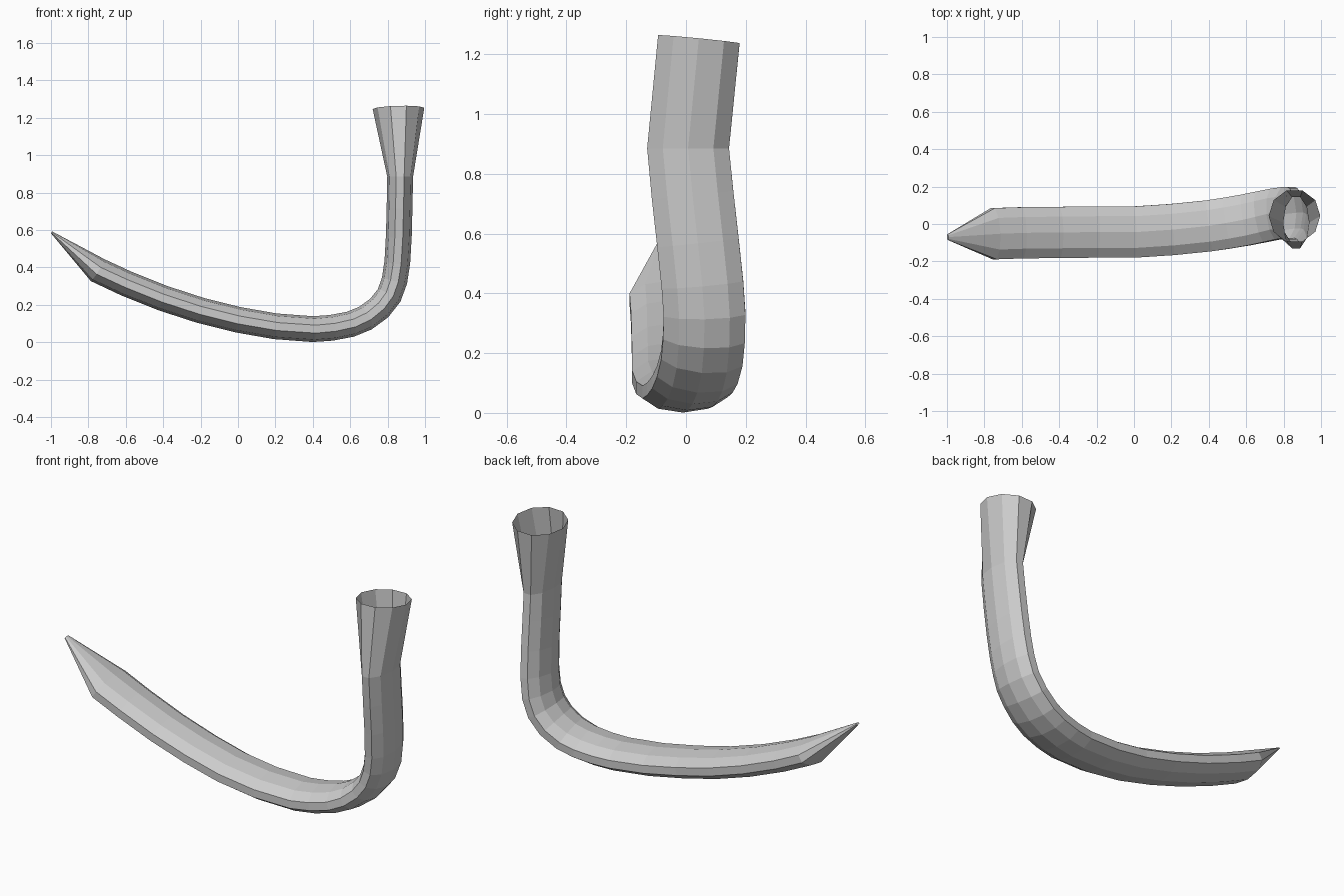
import bpy, bmesh
from math import cos, sin, tau
from mathutils import Vector

if "Cube" in bpy.data.objects:
    bpy.data.objects.remove(bpy.data.objects["Cube"])

SIDES = 10

# Path stations: centre x, y, z
path = [Vector(p) for p in [
    (-0.996, -0.07, 0.587), (-0.75, -0.052, 0.385), (-0.6, -0.047, 0.315),
    (-0.4, -0.045, 0.235), (-0.2, -0.043, 0.17), (0, -0.043, 0.12),
    (0.2, -0.03, 0.085), (0.4, -0.01, 0.07), (0.5, 0.005, 0.077),
    (0.6, 0.022, 0.096), (0.68, 0.038, 0.128), (0.755, 0.053, 0.183),
    (0.808, 0.06, 0.25), (0.837, 0.062, 0.33), (0.852, 0.055, 0.43),
    (0.86, 0.04, 0.57), (0.864, 0.022, 0.73), (0.867, 0.007, 0.885),
    (0.858, 0.043, 1.25)]]

# Half thickness and half width: tiny at the tip, oval body, round flared mouth
radii = [(0.069, 0.144)] * len(path)
radii[0] = (0.006, 0.016)
radii[-1] = (0.138, 0.144)

bm = bmesh.new()
rings = []
for i, c in enumerate(path):
    before = (c - path[i - 1]).normalized() if i else Vector()
    after = (path[i + 1] - c).normalized() if i < len(path) - 1 else Vector()
    t = (before + after).normalized()
    wide = Vector((0, 1, 0))
    wide = (wide - t * wide.dot(t)).normalized()
    thin = t.cross(wide)
    a, b = radii[i]
    rings.append([bm.verts.new(c + thin * a * cos(tau * k / SIDES) + wide * b * sin(tau * k / SIDES))
                  for k in range(SIDES)])

# Skin the rings, close the tip, leave the mouth open
for r, s in zip(rings, rings[1:]):
    for k in range(SIDES):
        n = (k + 1) % SIDES
        bm.faces.new((r[k], r[n], s[n], s[k]))
bm.faces.new(rings[0])
bmesh.ops.recalc_face_normals(bm, faces=bm.faces)

mesh = bpy.data.meshes.new("hooked_blade_with_socket")
bm.to_mesh(mesh)
bm.free()
obj = bpy.data.objects.new("hooked_blade_with_socket", mesh)
bpy.context.collection.objects.link(obj)
